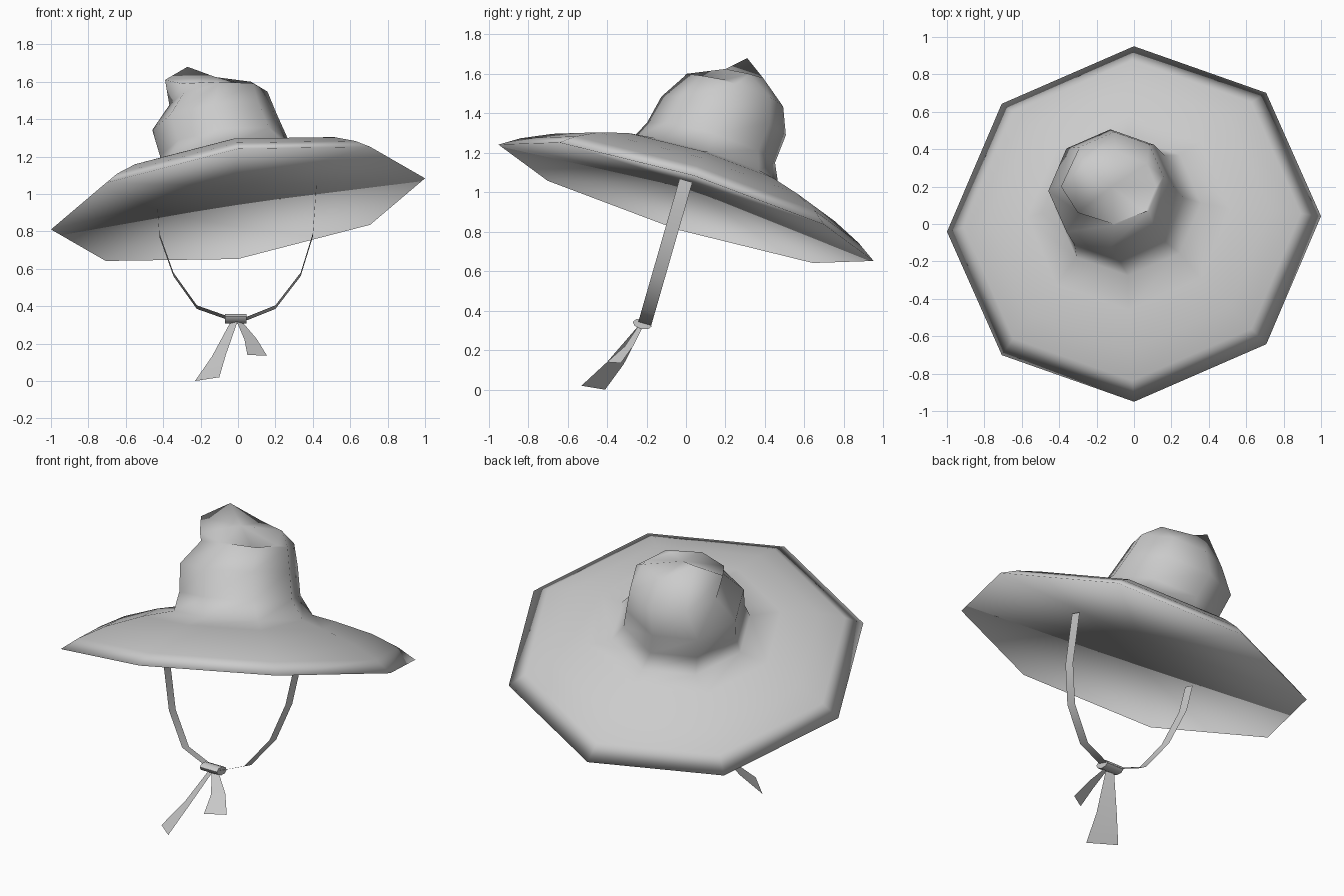
import bpy, bmesh
from math import sin, cos, radians
from mathutils import Vector, Matrix

if "Cube" in bpy.data.objects:
    bpy.data.objects.remove(bpy.data.objects["Cube"])

# Tilted hat frame: brim plane rises to the right and to the front
N = Vector((-0.15, 0.31, 1)).normalized()
EX = Vector((0.989, 0, 0.148)).normalized()
EY = N.cross(EX)
CENTRE = Vector((0, 0, 0.947))


def tilt(x, y, h):
    return CENTRE + EX * x + EY * y * 0.985 + N * h


def ring(r, h, cx=0, cy=0):
    angles = [radians(45 * i + 2.5) for i in range(8)]
    return [tilt(cx + r * cos(a), cy + r * sin(a), h) for a in angles]


def loft(name, rings, closed=True, start=None, end=None, smooth=True):
    """Skin a list of point rows, with optional fan points at either end."""
    bm = bmesh.new()
    rows = [[bm.verts.new(p) for p in row] for row in rings]
    n = len(rows[0])
    span = range(n if closed else n - 1)
    for a, b in zip(rows, rows[1:]):
        for i in span:
            j = (i + 1) % n
            bm.faces.new((a[i], a[j], b[j], b[i]))
    for tip, row in ((start, rows[0]), (end, rows[-1])):
        if tip is not None:
            v = bm.verts.new(tip)
            for i in span:
                bm.faces.new((row[i], row[(i + 1) % n], v))
    bmesh.ops.recalc_face_normals(bm, faces=bm.faces)
    for f in bm.faces:
        f.smooth = smooth
    me = bpy.data.meshes.new(name)
    bm.to_mesh(me)
    bm.free()
    ob = bpy.data.objects.new(name, me)
    bpy.context.collection.objects.link(ob)
    return ob


# Hat: brim, crown and lumpy top in one eight-sided skin, hollow underneath
profile = [(1.01, 0), (0.91, 0.065), (0.76, 0.135), (0.55, 0.198),
           (0.395, 0.23, 0, 0.03), (0.345, 0.335, -0.03, 0.03),
           (0.335, 0.49, -0.06, 0.05), (0.265, 0.62, -0.02, 0.065)]
top_ring = [(0.12, 0.20, 1.57), (0.07, 0.32, 1.60), (-0.10, 0.39, 1.58),
            (-0.27, 0.31, 1.68), (-0.39, 0.20, 1.61), (-0.30, 0.06, 1.59),
            (-0.11, 0.00, 1.60), (0.06, 0.06, 1.58)]
loft("hat", [ring(*p) for p in profile] + [top_ring],
     start=tilt(0, 0, 0.10), end=(-0.12, 0.20, 1.625))

# Chin strap: flat ribbon lying in a slanted plane
path = [(-0.43, 0.925), (-0.42, 0.78), (-0.345, 0.57), (-0.22, 0.395), (-0.05, 0.335),
        (0.05, 0.335), (0.20, 0.395), (0.335, 0.57), (0.40, 0.78), (0.42, 1.06)]
half = Vector((0, 0.96, -0.28)) * 0.034
mids = [Vector((x, (z - 1.06) * 0.288, z)) for x, z in path]
loft("chin_strap", [[p - half, p + half] for p in mids], closed=False)

# Knot: flattened tube across the strap
bpy.ops.mesh.primitive_cylinder_add(vertices=8, radius=0.5, depth=1)
knot = bpy.context.object
knot.name = "strap_knot"
knot.data.transform(Matrix.Translation((-0.012, -0.222, 0.332))
                    @ Matrix.Rotation(radians(-14), 4, 'X')
                    @ Matrix.Diagonal((0.115, 0.098, 0.05, 1))
                    @ Matrix.Rotation(radians(90), 4, 'Y'))
bpy.ops.object.shade_smooth_by_angle(angle=radians(50))

# Ribbon tails flaring below the knot
loft("long_tail", [[(-0.035, -0.215, 0.325), (0.0, -0.24, 0.325)],
                   [(-0.14, -0.315, 0.13), (-0.065, -0.40, 0.14)],
                   [(-0.23, -0.41, 0.0), (-0.10, -0.53, 0.02)]], closed=False)
loft("short_tail", [[(-0.01, -0.24, 0.325), (0.015, -0.215, 0.325)],
                    [(0.035, -0.31, 0.22), (0.10, -0.265, 0.225)],
                    [(0.05, -0.40, 0.14), (0.155, -0.33, 0.135)]], closed=False)
